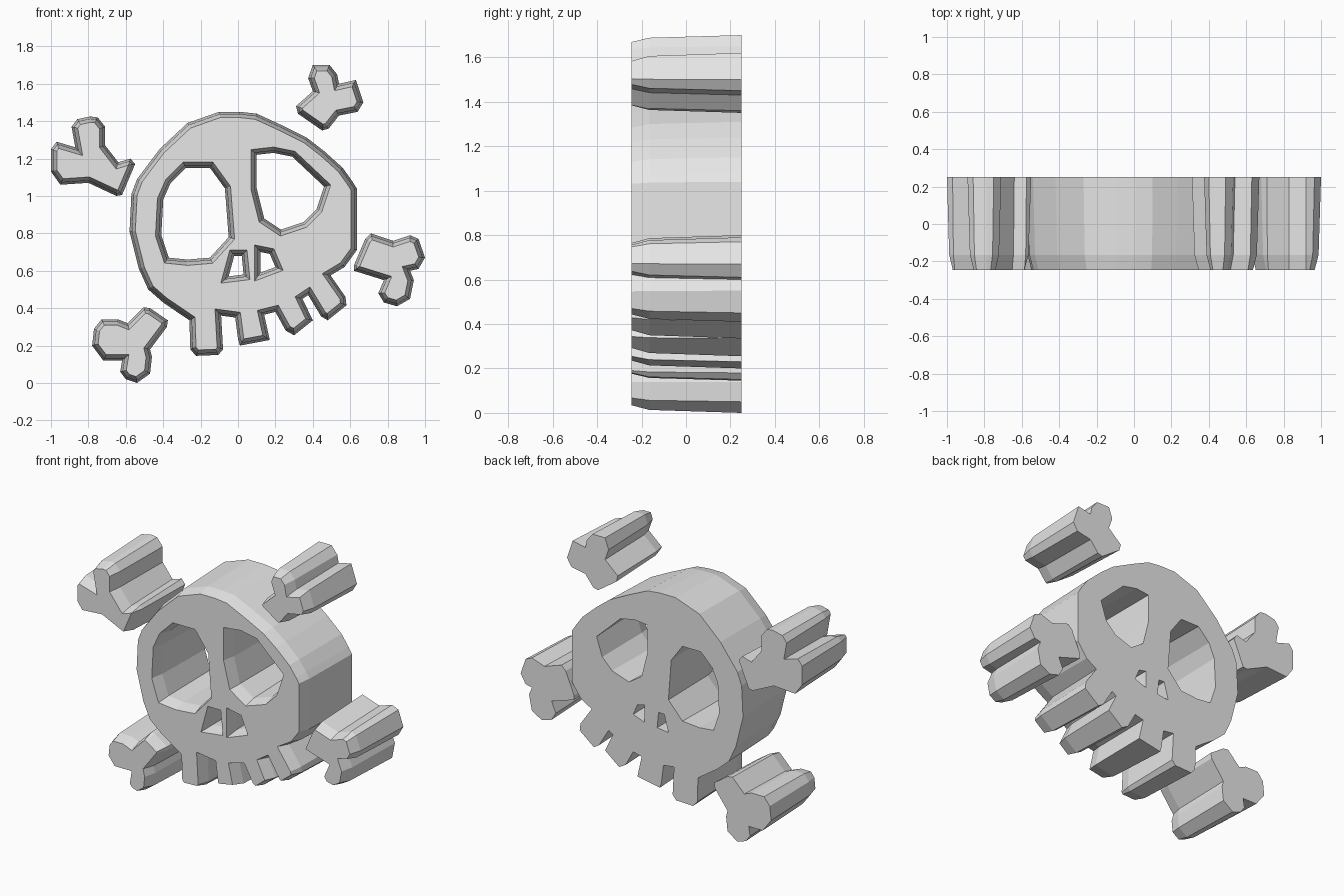
import bpy
import bmesh
from mathutils import Vector

cube = bpy.data.objects.get("Cube")
if cube:
    bpy.data.objects.remove(cube, do_unlink=True)

# One plain grey for every part
grey = bpy.data.materials.new("plain_grey")
grey.use_nodes = True
grey.diffuse_color = (0.8, 0.8, 0.8, 1)
bsdf = next(n for n in grey.node_tree.nodes if n.type == "BSDF_PRINCIPLED")
bsdf.inputs["Base Color"].default_value = (0.8, 0.8, 0.8, 1)

# Depth and inset of each ring: back edge, tapered shoulder, chamfered front
RINGS = [(0.25, 0.0), (-0.165, 0.012), (-0.245, 0.031)]


def oriented(points, anticlockwise):
    """Turn hundredths into vectors that run in the wanted direction."""
    loop = [Vector(p) / 100 for p in points]
    area = sum(a.cross(b) for a, b in zip(loop, loop[1:] + loop[:1]))
    return loop if (area > 0) == anticlockwise else loop[::-1]


def inset(loop, distance):
    """Move each edge to its left, joining neighbours with mitred corners."""
    result = []
    for i, point in enumerate(loop):
        before = (point - loop[i - 1]).normalized()
        after = (loop[(i + 1) % len(loop)] - point).normalized()
        n1 = Vector((-before.y, before.x))
        n2 = Vector((-after.y, after.x))
        mitre = (n1 + n2) / max(1 + n1.dot(n2), 0.4)
        result.append(point + mitre * distance)
    return result


def carved_block(name, outline, holes=()):
    """Extrude an outline, with openings, through all the rings and cap it."""
    bm = bmesh.new()
    back_edges, front_edges = [], []
    loops = [oriented(outline, True)] + [oriented(h, False) for h in holes]
    for loop in loops:
        rings = [[bm.verts.new((p.x, y, p.y)) for p in inset(loop, d)]
                 for y, d in RINGS]
        count = len(loop)
        for lower, upper in zip(rings, rings[1:]):
            for i in range(count):
                j = (i + 1) % count
                bm.faces.new((lower[i], lower[j], upper[j], upper[i]))
        for ring, edges in ((rings[0], back_edges), (rings[-1], front_edges)):
            edges += [bm.edges.get((ring[i - 1], ring[i])) for i in range(count)]
    for edges, facing in ((back_edges, 1), (front_edges, -1)):
        bmesh.ops.triangle_fill(bm, use_beauty=True, edges=edges,
                                normal=(0, facing, 0))
    bmesh.ops.recalc_face_normals(bm, faces=bm.faces[:])
    mesh = bpy.data.meshes.new(name)
    bm.to_mesh(mesh)
    bm.free()
    mesh.materials.append(grey)
    part = bpy.data.objects.new(name, mesh)
    bpy.context.collection.objects.link(part)
    return part


# Skull outline: cranium, cheeks and four teeth
cranium = [(-40, 43), (-48, 50), (-53, 61), (-58, 81), (-57, 101), (-54, 109),
           (-42, 125), (-27, 139), (-10, 145), (1, 145), (10, 144), (23, 138),
           (37, 131), (46, 124), (56, 115), (61, 108), (63.5, 104),
           (63.5, 71), (57, 62)]
teeth = [
    [(49.5, 57.5), (57.5, 46), (58, 41.5), (48, 33.5), (44.5, 35.5), (37.5, 47)],
    [(34.5, 45), (40, 33.5), (30, 25.5), (25.5, 28), (20, 38)],
    [(14, 36.5), (17, 23), (1, 20), (0, 23.5), (-1.5, 35)],
    [(-9, 36), (-8, 18), (-10.5, 15), (-22.5, 14.5), (-25.5, 18), (-26, 33.5)],
]

# Eye sockets and nostrils pass right through the skull
right_eye = [(-28, 115), (-15, 115), (-7, 104), (-5, 78), (-15, 67), (-27, 66),
             (-37, 67), (-41, 79), (-40, 98), (-36, 107)]
left_eye = [(10, 122), (19, 123), (29, 121), (46, 105), (42, 93), (35, 86),
            (23, 82), (14, 88), (10, 104)]
right_nostril = [(-2, 68), (2, 68), (3, 58), (-5, 57)]
left_nostril = [(12, 70), (17, 69), (20, 62), (12, 59)]

carved_block("skull", cranium + [p for tooth in teeth for p in tooth],
             [right_eye, left_eye, right_nostril, left_nostril])

# Four knobbly bone ends around the skull
bones = {
    "upper_right_bone": [
        (-75, 142), (-71, 137), (-71, 127), (-64, 118), (-57.5, 120),
        (-55, 117), (-62, 100.5), (-65, 100), (-80, 107), (-95, 106),
        (-100, 113), (-100, 125), (-97, 129), (-87, 126), (-89, 137),
        (-86, 141), (-79, 142.5)],
    "upper_left_bone": [
        (40, 170), (49, 170), (53, 165), (54, 160), (63, 162), (67, 150),
        (64, 145), (54, 143), (48.5, 136), (45, 135), (32, 144), (31, 148),
        (40, 156), (37.5, 163)],
    "lower_left_bone": [
        (71, 80), (83, 76), (92, 79), (96.5, 77), (100, 67), (96.5, 61),
        (92, 60), (94, 55), (92, 45), (85, 41), (78, 43), (75, 48), (78, 55),
        (62, 60), (62, 63), (68, 77)],
    "lower_right_bone": [
        (-50.5, 40.5), (-47, 40), (-37.5, 33.5), (-38, 30), (-47, 18),
        (-46, 14), (-47, 5), (-54, 0), (-60, 2), (-63, 6), (-62, 12),
        (-72, 12), (-78, 20), (-77, 29), (-73, 34), (-64, 34), (-59, 32)],
}
for name, outline in bones.items():
    carved_block(name, outline)
